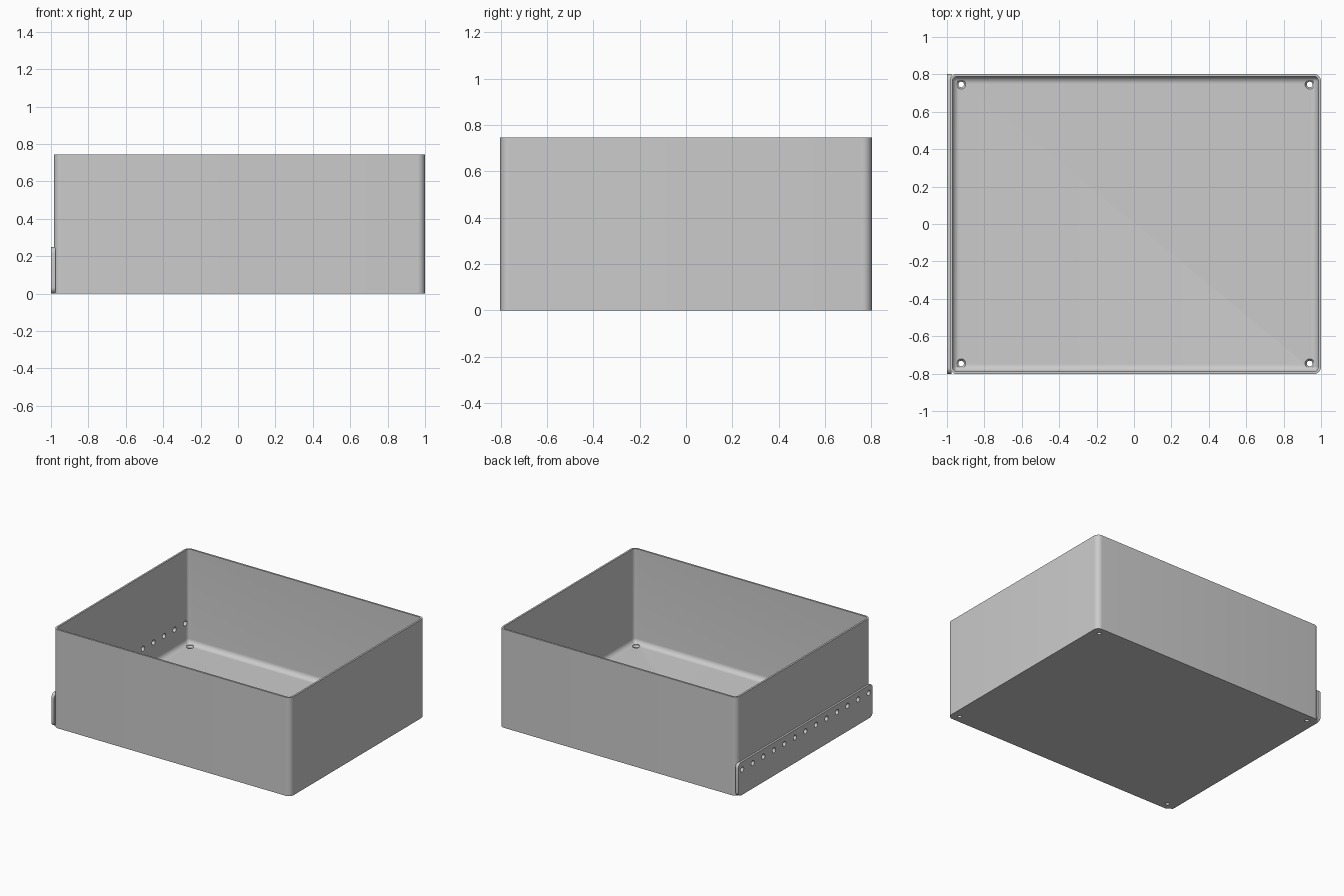
import bpy
import bmesh
from math import pi, sin, cos
from mathutils import Matrix

if "Cube" in bpy.data.objects:
    bpy.data.objects.remove(bpy.data.objects["Cube"], do_unlink=True)

# Overall sizes
CX, HX, HY, HEIGHT = 0.0075, 0.9925, 0.803, 0.745
WALL, FLOOR, CORNER, FILLET = 0.014, 0.03, 0.04, 0.038
ARC = 8

grey = bpy.data.materials.new("plain grey")
grey.use_nodes = True
grey.diffuse_color = (0.6, 0.6, 0.6, 1)
grey.node_tree.nodes["Principled BSDF"].inputs["Base Color"].default_value = (0.6, 0.6, 0.6, 1)


def rounded_rect(hx, hy, r):
    """Outline points, counter-clockwise, with an arc at each corner."""
    pts = []
    for k, (sx, sy) in enumerate([(1, 1), (-1, 1), (-1, -1), (1, -1)]):
        for i in range(ARC + 1):
            a = (k + i / ARC) * pi / 2
            pts.append((sx * (hx - r) + r * cos(a), sy * (hy - r) + r * sin(a)))
    return pts


def loft(bm, rings):
    """Skin a list of equal-length rings and cap both ends."""
    loops = [[bm.verts.new(p) for p in ring] for ring in rings]
    for a, b in zip(loops, loops[1:]):
        for i in range(len(a)):
            j = (i + 1) % len(a)
            bm.faces.new((a[i], a[j], b[j], b[i]))
    bm.faces.new(loops[0][::-1])
    bm.faces.new(loops[-1])


def make_object(name, bm):
    bmesh.ops.recalc_face_normals(bm, faces=bm.faces)
    mesh = bpy.data.meshes.new(name)
    bm.to_mesh(mesh)
    bm.free()
    mesh.materials.append(grey)
    obj = bpy.data.objects.new(name, mesh)
    bpy.context.collection.objects.link(obj)
    return obj


def select(obj):
    bpy.ops.object.select_all(action="DESELECT")
    obj.select_set(True)
    bpy.context.view_layer.objects.active = obj


# Open tray: outside wall, rim, inside wall, floor fillet
def tray_ring(inset, z):
    r = max(CORNER - inset, 0.004)
    return [(CX + x, y, z) for x, y in rounded_rect(HX - inset, HY - inset, r)]


rings = [tray_ring(0, 0), tray_ring(0, HEIGHT), tray_ring(WALL, HEIGHT)]
for i in range(ARC + 1):
    a = i / ARC * pi / 2
    rings.append(tray_ring(WALL + FILLET * (1 - cos(a)), FLOOR + FILLET * (1 - sin(a))))
bm = bmesh.new()
loft(bm, rings)
tray = make_object("open_tray", bm)

# Side strip with rounded ends
bm = bmesh.new()
outline = rounded_rect(HY, 0.125, 0.035)
loft(bm, [[(x, y, z + 0.125) for y, z in outline] for x in (-1, -0.976)])
strip = make_object("side_strip", bm)

# Hole cutters: a row through the side, countersunk holes in the floor
bm = bmesh.new()
for i in range(13):
    place = Matrix.Translation((-0.98, (i - 6) * 0.126, 0.192)) @ Matrix.Rotation(pi / 2, 4, "Y")
    bmesh.ops.create_cone(bm, cap_ends=True, segments=24, radius1=0.019, radius2=0.019,
                          depth=0.1, matrix=place)
for sx in (-1, 1):
    for sy in (-1, 1):
        profile = [(0.015, -0.02), (0.015, 0.016), (0.025, FLOOR), (0.025, 0.06)]
        loft(bm, [[(CX + sx * 0.932 + r * cos(k * pi / 12), sy * 0.746 + r * sin(k * pi / 12), z)
                   for k in range(24)] for r, z in profile])
cutter = make_object("hole_cutter", bm)
cutter.hide_render = True

for obj in (tray, strip):
    mod = obj.modifiers.new("holes", "BOOLEAN")
    mod.operation = "DIFFERENCE"
    mod.solver = "EXACT"
    mod.object = cutter
    select(obj)
    bpy.ops.object.modifier_apply(modifier=mod.name)
    bpy.ops.object.shade_smooth_by_angle(angle=pi / 6)

bpy.data.objects.remove(cutter, do_unlink=True)
